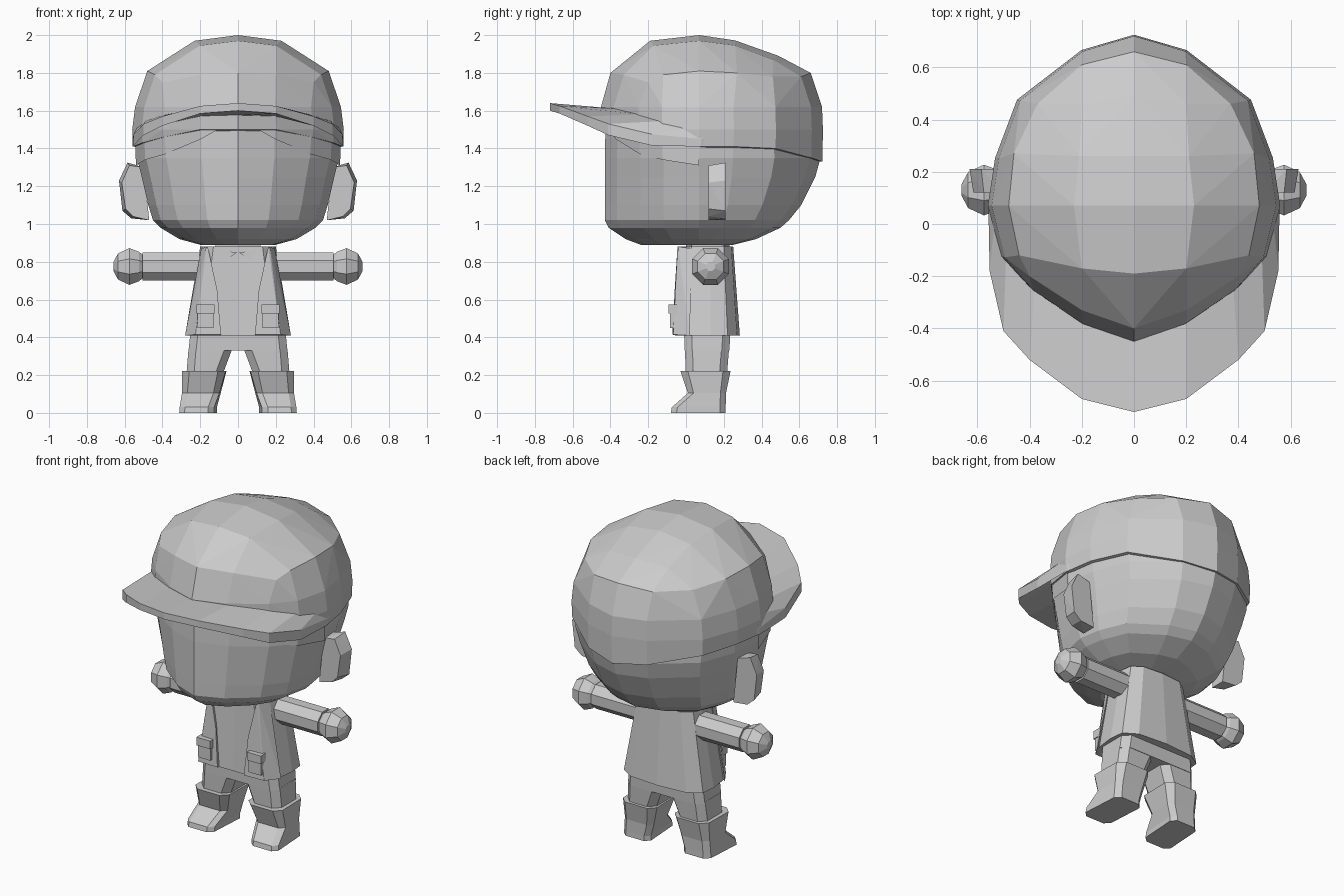
import bpy, bmesh, math

if "Cube" in bpy.data.objects:
    bpy.data.objects.remove(bpy.data.objects["Cube"])

grey = bpy.data.materials.new("plain grey")
grey.diffuse_color = (0.6, 0.6, 0.6, 1)
grey.use_nodes = True
grey.node_tree.nodes["Principled BSDF"].inputs["Base Color"].default_value = grey.diffuse_color


def finish(name, bm):
    bmesh.ops.recalc_face_normals(bm, faces=bm.faces)
    me = bpy.data.meshes.new(name)
    bm.to_mesh(me)
    bm.free()
    me.materials.append(grey)
    ob = bpy.data.objects.new(name, me)
    bpy.context.collection.objects.link(ob)
    return ob


def loft(name, rings, caps=True, closed=True):
    """Skin a list of equal-length point rings."""
    bm = bmesh.new()
    vs = [[bm.verts.new(p) for p in r] for r in rings]
    n = len(rings[0])
    for a, b in zip(vs, vs[1:]):
        for i in range(n if closed else n - 1):
            j = (i + 1) % n
            bm.faces.new((a[i], a[j], b[j], b[i]))
    if caps:
        bm.faces.new(vs[0])
        bm.faces.new(vs[-1])
    return finish(name, bm)


def hull(name, pts):
    bm = bmesh.new()
    for p in pts:
        bm.verts.new(p)
    res = bmesh.ops.convex_hull(bm, input=bm.verts)
    junk = set(res["geom_interior"]) | set(res["geom_unused"])
    bmesh.ops.delete(bm, geom=[v for v in junk if isinstance(v, bmesh.types.BMVert)], context='VERTS')
    bmesh.ops.dissolve_limit(bm, angle_limit=0.03, verts=bm.verts, edges=bm.edges)
    return finish(name, bm)


def flip(pts):
    return [(-x, y, z) for x, y, z in pts]


def full(half):
    """Close a half ring running from front centre to back centre."""
    return half + flip(half[-2:0:-1])


def both(name, build, pts):
    """Build a part on each side."""
    for side in ("left", "right"):
        build(f"{side}_{name}", pts)
        pts = [flip(r) for r in pts] if isinstance(pts[0], list) else flip(pts)


# Shared plan of head and cap: unit half outline
PLAN = [(0, -1), (.36, -.87), (.71, -.62), (.91, -.38), (1, 0),
        (.95, .28), (.8, .62), (.36, .91), (0, 1)]


def plan(z, w, f, b, c=.07):
    zs = z if isinstance(z, list) else [z] * 9
    return [(x * w, c + y * (c - f if y < 0 else b - c), h) for (x, y), h in zip(PLAN, zs)]


# Head
loft("head", [full(plan(*r)) for r in (
    (.89, .20, -.24, .25), (.92, .31, -.32, .37), (.98, .41, -.41, .50),
    (1.02, .45, -.43, .545), (1.10, .475, -.43, .61), (1.25, .51, -.43, .685),
    (1.35, .535, -.43, .712), (1.55, .54, -.425, .70))])

# Hair fringe showing under the cap
fringe = [plan([1.56, 1.45, 1.37, 1.34, 1.31] + [1.4] * 4, .54, -.438, .72),
          plan(1.57, .55, -.44, .71)]
loft("hair_fringe", [flip(r[4:0:-1]) + r[:5] for r in fringe], caps=False, closed=False)

# Cap crown
crown = plan([1.57, 1.53, 1.46, 1.43, 1.41, 1.41, 1.40, 1.35, 1.33], .555, -.43, .722)
crown += plan(1.50, .56, -.442, .725) + plan(1.62, .545, -.45, .72)
crown += [(0, -.40, 1.80), (.2, -.33, 1.79), (.4, -.2, 1.75),
          (0, -.19, 1.97), (.2, -.17, 1.945), (.44, -.12, 1.79),
          (0, .07, 2.0), (.23, .07, 1.97), (.48, .07, 1.81),
          (0, .26, 1.972), (.21, .26, 1.945), (.46, .27, 1.80),
          (0, .49, 1.89), (.2, .46, 1.87), (.37, .46, 1.78),
          (0, .66, 1.80), (.2, .61, 1.78)]
hull("cap_crown", crown + flip(crown))

# Cap brim: outer and inner edges swept round the front
outer = [(0, -.72, 1.64), (.2, -.67, 1.625), (.4, -.52, 1.57),
         (.5, -.41, 1.53), (.553, -.18, 1.475), (.558, .08, 1.45)]
inner = [(0, -.42, 1.615), (.2, -.36, 1.61), (.38, -.23, 1.58),
         (.49, -.12, 1.545), (.535, .0, 1.51), (.545, .12, 1.48)]
drop = [.04, .04, .05, .06, .06, .04]
sections = [[o, i, (i[0], i[1], i[2] - d), (o[0], o[1], o[2] - d)]
            for o, i, d in zip(outer, inner, drop)]
loft("cap_brim", [flip(s) for s in sections[:0:-1]] + sections)

# Ears
ear = [(x, y, z) for y, outline in (
    (.12, [(.47, 1.02), (.50, 1.30), (.575, 1.31), (.615, 1.22), (.595, 1.08), (.555, 1.04)]),
    (.21, [(.47, 1.02), (.50, 1.30), (.585, 1.325), (.63, 1.23), (.612, 1.07), (.565, 1.03)]),
) for x, z in outline]
both("ear", hull, ear)


# Arms and hands: octagonal tubes along x
def disc(x, r, y=.13, z=.775):
    return [(x, y + r * math.cos(math.radians(22.5 + 45 * k)),
             z + r * math.sin(math.radians(22.5 + 45 * k))) for k in range(8)]


both("arm", loft, [disc(.12, .08), disc(.505, .08)])
both("hand", loft, [disc(.495, .06), disc(.525, .085), disc(.575, .105),
                    disc(.635, .075), disc(.66, .025)])

# Neck and jacket body
loft("neck", [full([(0, .0, z), (.12, .03, z), (.12, .2, z), (0, .23, z)]) for z in (.86, .91)])
top = [(0, -.025), (.13, -.035), (.19, .03), (.2, .13), (.19, .2), (.13, .24), (0, .25)]
low = [(0, -.05), (.19, -.055), (.265, .01), (.28, .13), (.27, .22), (.19, .27), (0, .285)]
loft("jacket_body", [full([(x, y, z) for x, y in r]) for r, z in ((low, .41), (top, .88))])

# Jacket front panels, pockets, pocket flaps and shirt collar
panel = [(.16, -.03, .88), (.195, .03, .87), (.11, -.05, .65), (.09, -.055, .41),
         (.22, -.055, .41), (.28, .02, .41)]
panel += [(.16, -.045, .88), (.11, -.06, .65), (.09, -.072, .415), (.225, -.068, .415),
          (.17, -.04, .87)]
both("jacket_front", hull, panel)


def box(x0, x1, y0, y1, z0, z1):
    return [(x, y, z) for x in (x0, x1) for y in (y0, y1) for z in (z0, z1)]


both("pocket", hull, box(.13, .215, -.084, -.04, .45, .55))
both("pocket_flap", hull, box(.125, .22, -.092, -.04, .525, .575))
both("collar", hull, [(x, y - .02 * (.9 - z), z) for y in (-.02, -.036)
                      for x, z in ((.005, .85), (.1, .86), (.06, .81))])


# Trousers and boots: chamfered blocks, sheared outward towards the toe
def block(z, x0, x1, y0, y1, c=.04, shear=0.0):
    pts = [(x0 + c, y0), (x1 - c, y0), (x1, y0 + c), (x1, y1 - c),
           (x1 - c, y1), (x0 + c, y1), (x0, y1 - c), (x0, y0 + c)]
    return [(x + shear * (y1 - y) / (y1 - y0), y, z) for x, y in pts]


loft("trouser_hips", [block(.33, -.262, .262, -.008, .23), block(.44, -.25, .25, -.01, .235)])
both("trouser_leg", loft, [block(.18, .09, .275, .0, .215),
                           block(.34, .03, .262, -.006, .228)])
both("boot", loft, [block(0, .11, .295, -.08, .21, .03, .018),
                    block(.03, .11, .293, -.075, .21, .03, .018),
                    block(.105, .09, .288, .01, .212, .03, .01),
                    block(.222, .06, .292, -.03, .236, .04, .006)])
